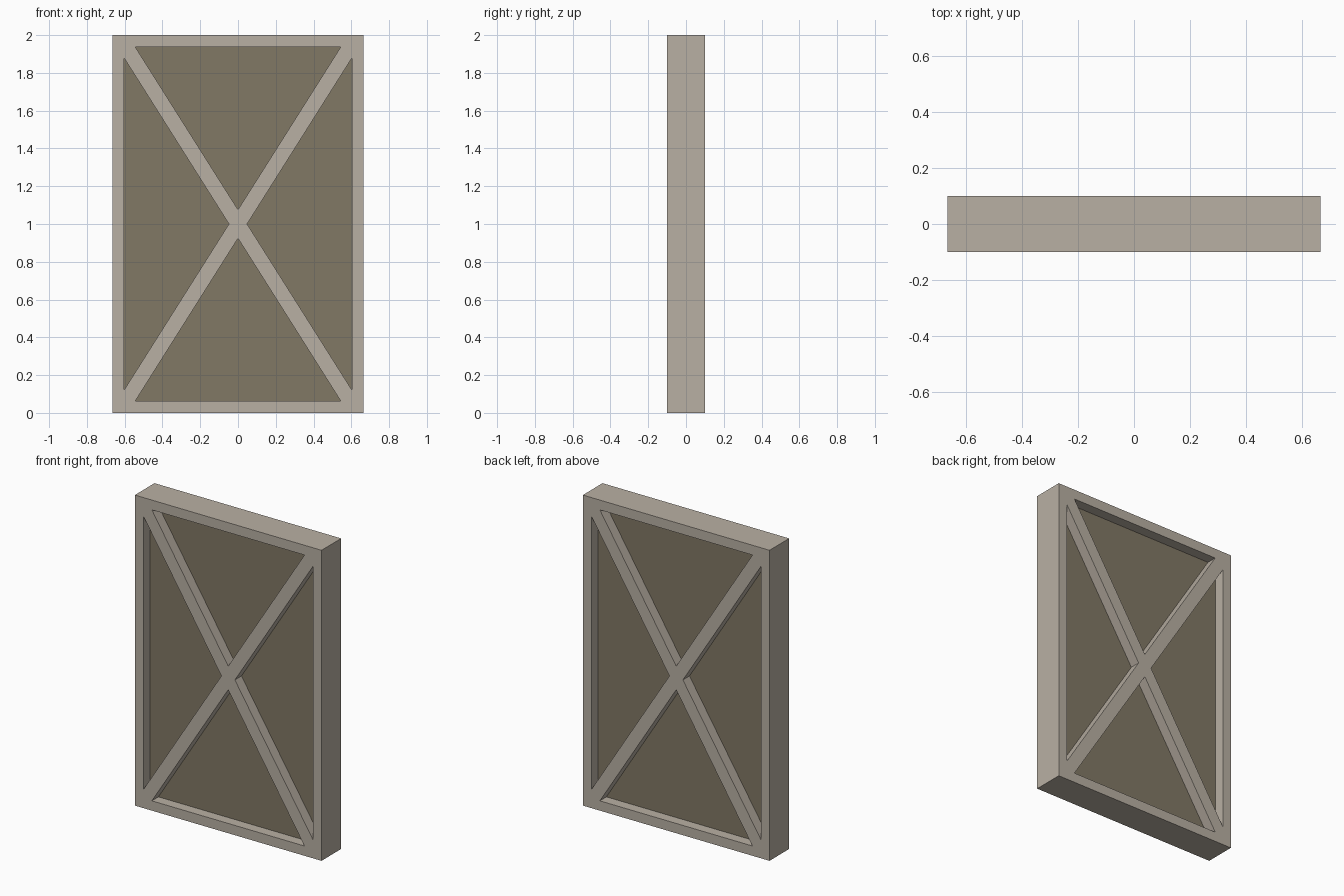
import bpy
import bmesh
from math import pi
from mathutils import Matrix

cube = bpy.data.objects.get("Cube")
if cube:
    bpy.data.objects.remove(cube, do_unlink=True)

# Main sizes
HALF_W, HALF_H, HALF_D = 0.665, 1.0, 0.1
IN_W, IN_H = 0.603, 0.937        # half size of the frame opening
PANEL_D = 0.033                  # half thickness of the panel
SLOPE, OFFSET = 1.583, 0.076     # brace direction and half height


def material(name, rgb):
    mat = bpy.data.materials.new(name)
    mat.use_nodes = True
    mat.diffuse_color = (*rgb, 1)
    bsdf = next(n for n in mat.node_tree.nodes if n.type == 'BSDF_PRINCIPLED')
    bsdf.inputs["Base Color"].default_value = (*rgb, 1)
    return mat


light_wood = material("light_wood", (0.485, 0.434, 0.371))
dark_wood = material("dark_wood", (0.22, 0.188, 0.13))


def outline(curve, points):
    spline = curve.splines.new('POLY')
    spline.points.add(len(points) - 1)
    for p, (x, y) in zip(spline.points, points):
        p.co = (x, y, 0, 1)
    spline.use_cyclic_u = True
    spline.use_smooth = False


# Frame with crossed braces: a filled rectangle with four triangular openings
curve = bpy.data.curves.new("frame_profile", 'CURVE')
curve.dimensions = '2D'
curve.fill_mode = 'BOTH'
curve.extrude = HALF_D
outline(curve, [(-HALF_W, -HALF_H), (HALF_W, -HALF_H), (HALF_W, HALF_H), (-HALF_W, HALF_H)])
corner_x = (IN_H - OFFSET) / SLOPE
corner_z = IN_W * SLOPE - OFFSET
for s in (1, -1):
    outline(curve, [(0, s * OFFSET), (corner_x, s * IN_H), (-corner_x, s * IN_H)])
    outline(curve, [(s * OFFSET / SLOPE, 0), (s * IN_W, corner_z), (s * IN_W, -corner_z)])

frame = bpy.data.objects.new("braced_frame", curve)
bpy.context.collection.objects.link(frame)
bpy.ops.object.select_all(action='DESELECT')
frame.select_set(True)
bpy.context.view_layer.objects.active = frame
bpy.ops.object.convert(target='MESH')
frame = bpy.context.view_layer.objects.active

# Weld the frame and stand it upright
bm = bmesh.new()
bm.from_mesh(frame.data)
bmesh.ops.remove_doubles(bm, verts=bm.verts, dist=0.0001)
bmesh.ops.transform(bm, matrix=Matrix.Translation((0, 0, HALF_H)) @ Matrix.Rotation(pi / 2, 4, 'X'), verts=bm.verts)
bmesh.ops.recalc_face_normals(bm, faces=bm.faces)
for f in bm.faces:
    f.smooth = False
bm.to_mesh(frame.data)
bm.free()
frame.data.materials.clear()
frame.data.materials.append(light_wood)

# Recessed panel, its edges buried in the frame
bpy.ops.mesh.primitive_cube_add(size=2, location=(0, 0, HALF_H))
panel = bpy.context.object
panel.name = "recessed_panel"
panel.scale = (IN_W + 0.02, PANEL_D, IN_H + 0.02)
panel.data.materials.append(dark_wood)
